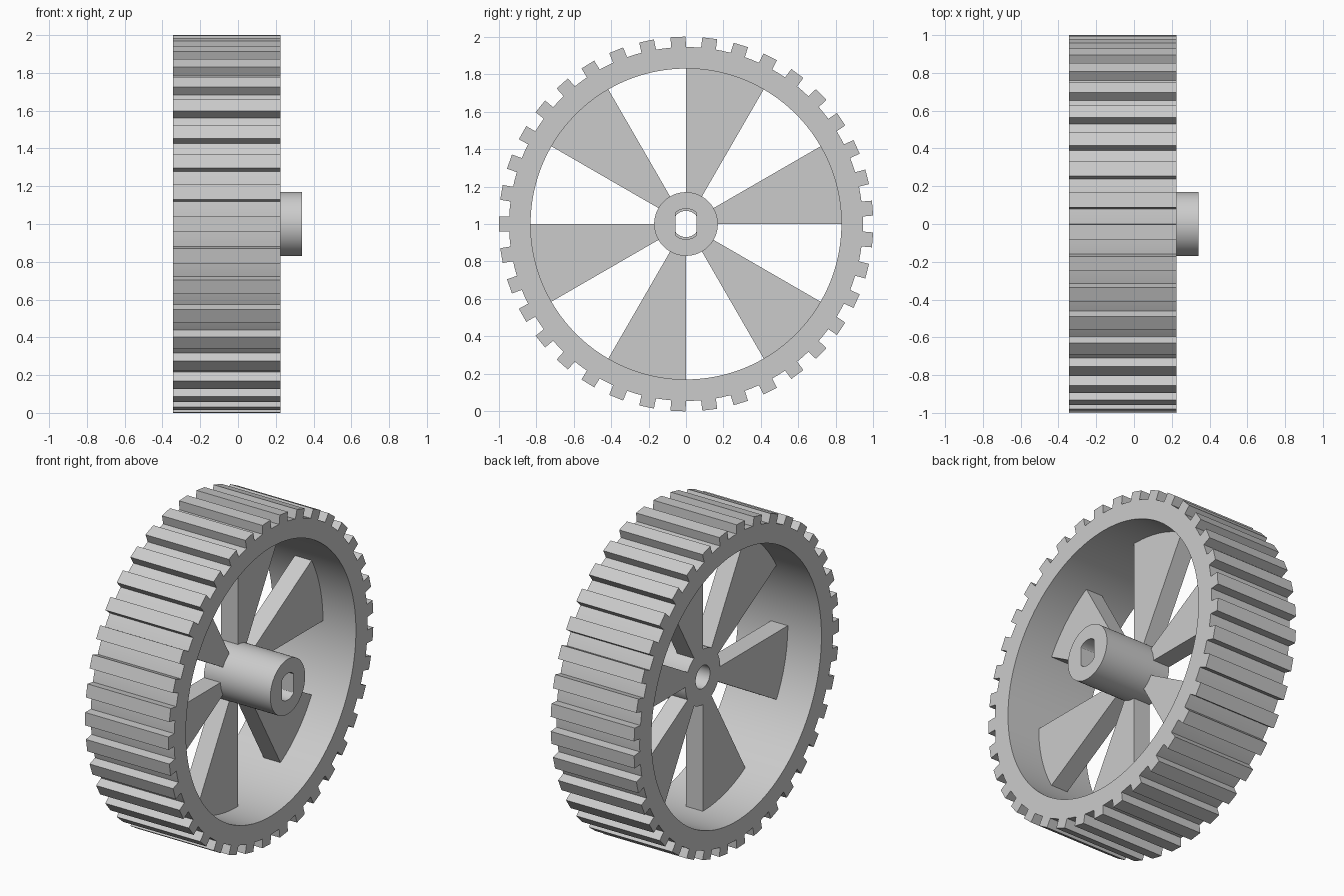
import bpy, bmesh, math
from math import cos, sin, pi, radians

if "Cube" in bpy.data.objects:
    bpy.data.objects.remove(bpy.data.objects["Cube"], do_unlink=True)

# Main sizes; the axle runs along x
AXLE_Z = 1.0
RIM_BACK, RIM_FRONT = -0.345, 0.225
SPOKE_BACK, SPOKE_FRONT = -0.115, 0.0
HUB_FRONT = 0.34
RIM_INNER, RIM_ROOT, TREAD_TIP = 0.83, 0.945, 1.0
HUB_RADIUS = 0.17
TEETH, SPOKES = 37, 6

grey = bpy.data.materials.new("plain grey")
grey.use_nodes = True
grey.diffuse_color = (0.6, 0.6, 0.6, 1)
grey.node_tree.nodes["Principled BSDF"].inputs["Base Color"].default_value = (0.6, 0.6, 0.6, 1)


def finish(name, bm, smooth=True):
    bmesh.ops.recalc_face_normals(bm, faces=bm.faces)
    mesh = bpy.data.meshes.new(name)
    bm.to_mesh(mesh)
    bm.free()
    mesh.materials.append(grey)
    obj = bpy.data.objects.new(name, mesh)
    obj.location.z = AXLE_Z
    bpy.context.collection.objects.link(obj)
    if smooth:
        bpy.ops.object.select_all(action="DESELECT")
        obj.select_set(True)
        bpy.context.view_layer.objects.active = obj
        bpy.ops.object.shade_smooth_by_angle(angle=radians(25))
    return obj


def lathe(name, profile, segments):
    """Join a closed loop of rings, each given as (x, radius function)."""
    bm = bmesh.new()
    angles = [2 * pi * i / segments for i in range(segments)]
    rings = [[bm.verts.new((x, r(a) * cos(a), r(a) * sin(a))) for a in angles]
             for x, r in profile]
    for k, ring in enumerate(rings):
        after = rings[(k + 1) % len(rings)]
        for i in range(segments):
            j = (i + 1) % segments
            bm.faces.new((ring[i], ring[j], after[j], after[i]))
    return finish(name, bm)


def prism(bm, outline, x0, x1):
    """Extrude a y-z outline along the axle."""
    back = [bm.verts.new((x0, y, z)) for y, z in outline]
    front = [bm.verts.new((x1, y, z)) for y, z in outline]
    bm.faces.new(back)
    bm.faces.new(front)
    for i in range(len(outline)):
        j = (i + 1) % len(outline)
        bm.faces.new((back[i], back[j], front[j], front[i]))


def circle(radius):
    return lambda a: radius


def double_flat(radius, half_width):
    return lambda a: min(radius, half_width / max(abs(cos(a)), 1e-6))


# Rim band
lathe("rim", [(RIM_BACK, circle(RIM_ROOT)), (RIM_FRONT, circle(RIM_ROOT)),
              (RIM_FRONT, circle(RIM_INNER)), (RIM_BACK, circle(RIM_INNER))], TEETH * 4)

# Hub with a keyed socket in front and a round hole behind
socket, hole = double_flat(0.082, 0.057), circle(0.07)
lathe("hub", [(SPOKE_BACK, circle(HUB_RADIUS)), (HUB_FRONT, circle(HUB_RADIUS)),
              (HUB_FRONT, socket), (SPOKE_FRONT, socket),
              (SPOKE_FRONT, hole), (SPOKE_BACK, hole)], 96)

# Tread bars around the rim
bm = bmesh.new()
half = 0.04
for i in range(TEETH):
    a = pi + 2 * pi * i / TEETH
    corners = [(0.94, -half), (TREAD_TIP, -half), (TREAD_TIP, half), (0.94, half)]
    prism(bm, [(r * cos(a) - t * sin(a), r * sin(a) + t * cos(a)) for r, t in corners],
          RIM_BACK, RIM_FRONT)
finish("tread_bars", bm, smooth=False)

# Wedge-shaped spokes
bm = bmesh.new()
steps = 12
for i in range(SPOKES):
    arc = [radians(60 * i + 30 * s / steps) for s in range(steps + 1)]
    outline = [(0.168 * cos(a), 0.168 * sin(a)) for a in arc]
    outline += [(0.832 * cos(a), 0.832 * sin(a)) for a in reversed(arc)]
    prism(bm, outline, SPOKE_BACK, SPOKE_FRONT)
finish("spokes", bm)
